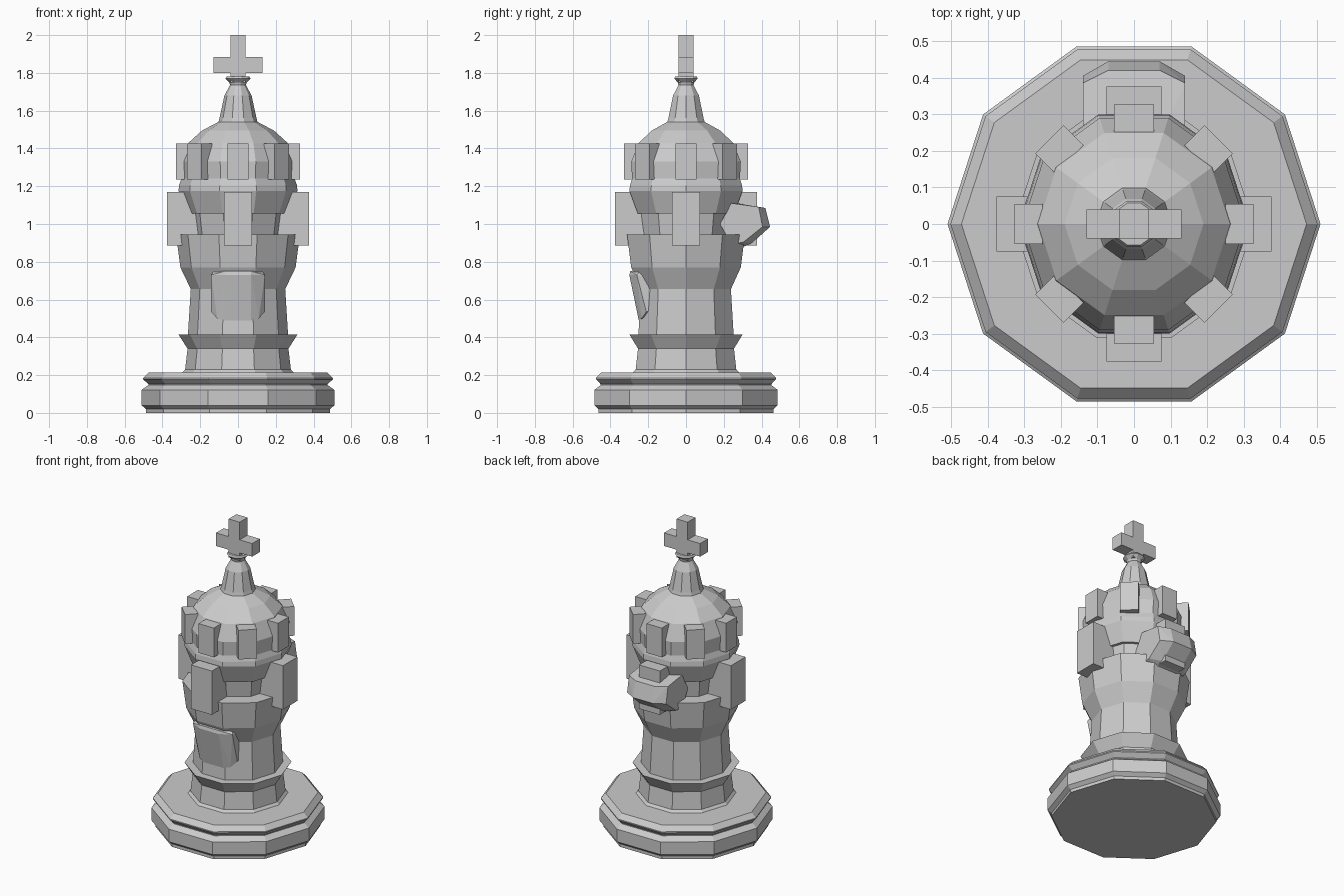
import bpy, bmesh
from math import cos, sin, pi
from mathutils import Matrix, Vector

if "Cube" in bpy.data.objects:
    bpy.data.objects.remove(bpy.data.objects["Cube"])


def finish(name, bm):
    bmesh.ops.recalc_face_normals(bm, faces=bm.faces)
    mesh = bpy.data.meshes.new(name)
    bm.to_mesh(mesh)
    bm.free()
    obj = bpy.data.objects.new(name, mesh)
    bpy.context.collection.objects.link(obj)
    return obj


def lathe(name, profile, sides=10):
    """Closed ten-sided turning from (radius, height) pairs."""
    bm = bmesh.new()
    rings = [[bm.verts.new((r * cos(2 * pi * i / sides), r * sin(2 * pi * i / sides), z))
              for i in range(sides)] for r, z in profile]
    for a, b in zip(rings, rings[1:]):
        for i in range(sides):
            j = (i + 1) % sides
            bm.faces.new((a[i], a[j], b[j], b[i]))
    bm.faces.new(rings[0][::-1])
    bm.faces.new(rings[-1])
    return finish(name, bm)


def box(name, lo, hi, angle=0):
    lo, hi = Vector(lo), Vector(hi)
    bm = bmesh.new()
    m = (Matrix.Rotation(angle, 4, 'Z') @ Matrix.Translation((lo + hi) / 2)
         @ Matrix.Diagonal((*(hi - lo), 1)))
    bmesh.ops.create_cube(bm, size=1, matrix=m)
    return finish(name, bm)


def mirrored_hull(name, points):
    """Convex solid from half its corners, mirrored across x."""
    bm = bmesh.new()
    for x, y, z in points:
        for s in (-1, 1):
            bm.verts.new((s * x, y, z))
    res = bmesh.ops.convex_hull(bm, input=bm.verts)
    inside = [v for v in bm.verts if not v.link_faces]
    bmesh.ops.delete(bm, geom=inside, context='VERTS')
    bmesh.ops.dissolve_limit(bm, angle_limit=0.02, verts=bm.verts, edges=bm.edges)
    return finish(name, bm)


# Two-tier plinth
lathe("base", [(.487, 0), (.487, .02), (.51, .04), (.51, .122), (.475, .147),
               (.475, .152), (.502, .178), (.502, .185), (.472, .215)])

# Robe with flared belt, shoulders and neck
lathe("body", [(.30, .21), (.28, .23), (.267, .34), (.315, .415), (.265, .415),
               (.25, .655), (.305, .77), (.328, .945), (.235, .945), (.25, 1.06)])

# Head band and dome
lathe("head", [(.268, 1.055), (.315, 1.175), (.312, 1.205), (.30, 1.24),
               (.305, 1.33), (.262, 1.43), (.19, 1.495), (.105, 1.54)])

# Finial and cross
lathe("finial", [(.105, 1.535), (.098, 1.56), (.072, 1.68), (.042, 1.735),
                 (.046, 1.75), (.066, 1.77), (.06, 1.78)])
box("cross_upright", (-.04, -.04, 1.75), (.04, .04, 2))
box("cross_arm", (-.13, -.04, 1.8), (.13, .04, 1.885))

# Four tall blocks around the neck
for i in range(4):
    box(f"neck_block_{i + 1}", (.2, -.075, .885), (.376, .075, 1.17), i * pi / 2)

# Eight crown blocks
for i in range(8):
    box(f"crown_block_{i + 1}", (.25, -.055, 1.235), (.327, .055, 1.425), i * pi / 4)

# Faceted plate on the chest
mirrored_hull("chest_plate", [(.07, -.3, .73), (.142, -.26, .73), (.125, -.24, .755),
                              (.07, -.295, .75), (.142, -.21, .535), (.07, -.25, .49),
                              (.11, -.235, .5), (.142, -.2, .72), (.1, -.15, .52),
                              (.12, -.18, .75), (.142, -.17, .55)])

# Faceted knot at the back of the head
mirrored_hull("back_knot", [(.07, .42, 1.085), (.14, .385, 1.09), (.07, .445, .985),
                            (.14, .405, .985), (.07, .345, .895), (.14, .305, .905),
                            (.07, .29, .875), (.14, .24, .89), (.14, .18, 1.0),
                            (.14, .24, 1.11), (.07, .24, 1.115)])
